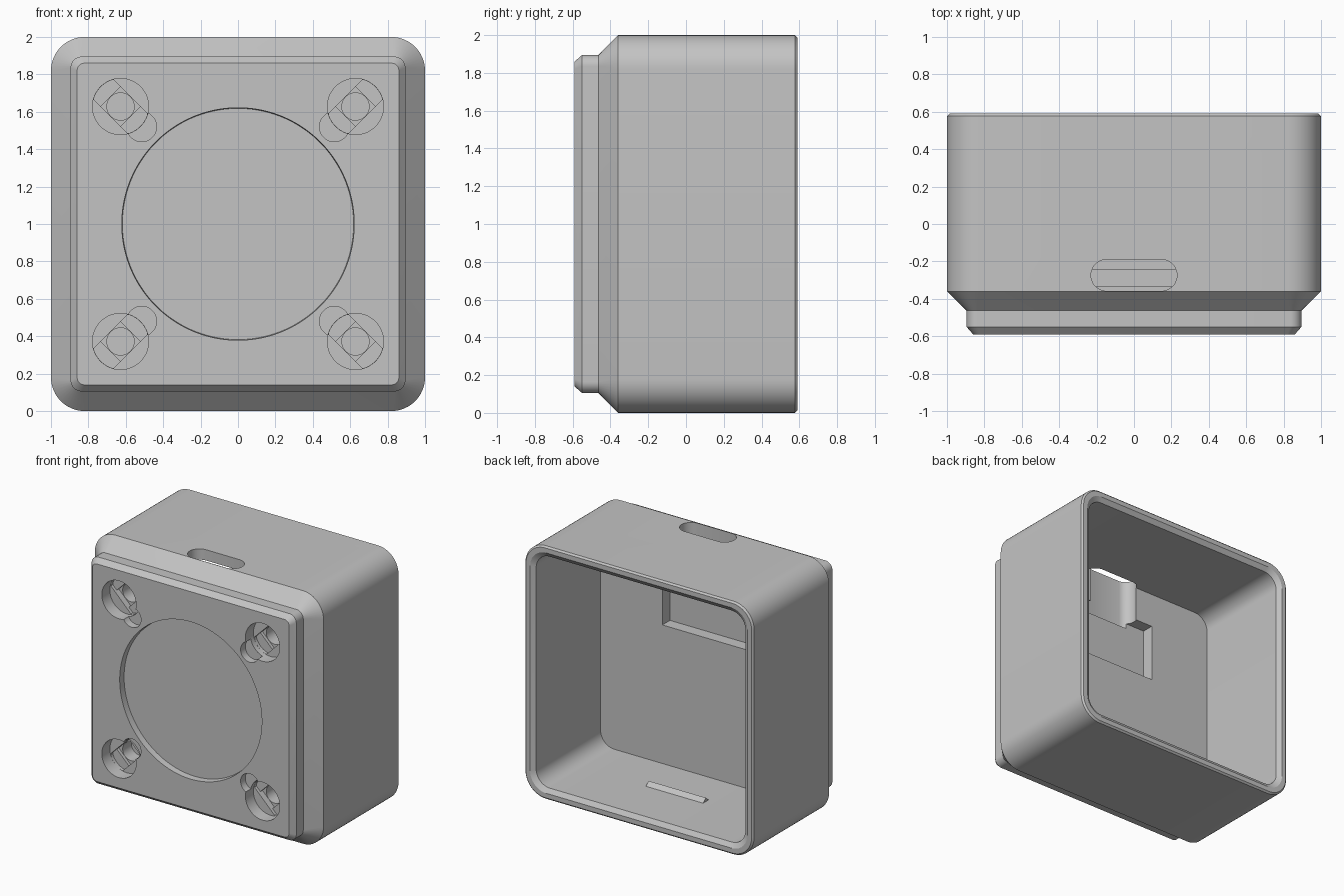
import bpy, bmesh
from math import cos, sin, pi, radians

cube = bpy.data.objects.get("Cube")
if cube:
    bpy.data.objects.remove(cube, do_unlink=True)

grey = bpy.data.materials.new("plain grey")
grey.use_nodes = True
colour = (0.55, 0.55, 0.55, 1)
grey.diffuse_color = colour
grey.node_tree.nodes["Principled BSDF"].inputs["Base Color"].default_value = colour


def loft(name, rings):
    """Closed solid through a list of rings with equal point counts."""
    bm = bmesh.new()
    loops = [[bm.verts.new(p) for p in ring] for ring in rings]
    n = len(loops[0])
    for a, b in zip(loops, loops[1:]):
        for i in range(n):
            j = (i + 1) % n
            bm.faces.new((a[i], a[j], b[j], b[i]))
    bm.faces.new(loops[0][::-1])
    bm.faces.new(loops[-1])
    bmesh.ops.recalc_face_normals(bm, faces=bm.faces)
    mesh = bpy.data.meshes.new(name)
    bm.to_mesh(mesh)
    bm.free()
    ob = bpy.data.objects.new(name, mesh)
    bpy.context.collection.objects.link(ob)
    mesh.materials.append(grey)
    return ob


def rounded_square(y, half, r, seg=12):
    pts = []
    for k, (sx, sz) in enumerate(((1, 1), (-1, 1), (-1, -1), (1, -1))):
        for i in range(seg + 1):
            a = pi / 2 * (k + i / seg)
            pts.append((sx * (half - r) + r * cos(a), y, 1 + sz * (half - r) + r * sin(a)))
    return pts


def circle(r, n=48, clip=9, turn=0):
    """Circle outline, optionally flattened to a band and turned."""
    pts = []
    for i in range(n):
        a = 2 * pi * (i + 0.5) / n
        u, v = r * cos(a), max(-clip, min(clip, r * sin(a)))
        pts.append((u * cos(turn) - v * sin(turn), u * sin(turn) + v * cos(turn)))
    return pts


def cut(target, cutter):
    cutter.hide_render = True
    mod = target.modifiers.new("cut", 'BOOLEAN')
    mod.operation = 'DIFFERENCE'
    mod.solver = 'EXACT'
    mod.object = cutter
    bpy.context.view_layer.objects.active = target
    bpy.ops.object.modifier_apply(modifier=mod.name)
    bpy.data.objects.remove(cutter, do_unlink=True)


def bore(target, x, z, depth, outline, taper=1):
    """Cut an outline into the front face to the given depth."""
    ends = ((FRONT - 0.05, 1), (FRONT + depth, taper))
    cut(target, loft("cutter", [[(x + u * s, y, z + v * s) for u, v in outline] for y, s in ends]))


FRONT, BACK, FLOOR = -0.59, 0.59, -0.24

# Housing: raised front plate, flared shoulder, rim and open cavity
profile = [(FRONT, 0.86, 0.04), (-0.55, 0.895, 0.06), (-0.463, 0.895, 0.06),
           (-0.36, 1.0, 0.18), (0.577, 1.0, 0.18), (BACK, 0.987, 0.167),
           (BACK, 0.95, 0.14), (0.565, 0.915, 0.12), (FLOOR, 0.915, 0.12)]
housing = loft("housing", [rounded_square(*p) for p in profile])

# Shallow round recess in the front
bore(housing, 0, 1, 0.05, circle(0.625, 128), 0.989 * 0.64 / 0.64)

# Stepped screw holes with a side lobe in each corner
for sx in (-1, 1):
    for sz in (-1, 1):
        x, z, turn = sx * 0.628, 1 + sz * 0.628, sx * sz * pi / 4
        bore(housing, sx * 0.515, 1 + sz * 0.52, 0.06, circle(0.08, 32))
        bore(housing, x, z, 0.1, circle(0.15))
        bore(housing, x, z, 0.125, circle(0.149, clip=0.075, turn=turn))
        bore(housing, x, z, 0.15, circle(0.106, 4, turn=turn))
        bore(housing, x, z, 0.26, circle(0.073, 32))

# Rectangular pocket in the cavity floor
pocket = [(-0.375, 1.18), (0.375, 1.18), (0.375, 1.64), (-0.375, 1.64)]
cut(housing, loft("cutter", [[(x, y, z) for x, z in pocket] for y in (-0.335, -0.15)]))

# Rounded cable slot from the top down into the pocket
slot = [(u + (0.146 if u > 0 else -0.146), v - 0.274) for u, v in circle(0.084, 32)]
cut(housing, loft("cutter", [[(x, y, z) for x, y in slot] for z in (1.6, 2.1)]))

# Wedge-shaped snap ridge on the cavity's lower wall
ridge = [(0.07, 0.08), (0.11, 0.115), (0.15, 0.08)]
snap_ridge = loft("snap_ridge", [[(x, y, z) for y, z in ridge] for x in (-0.25, 0.25)])

# Smooth curved walls, sharp edges kept
bpy.ops.object.select_all(action='DESELECT')
housing.select_set(True)
bpy.context.view_layer.objects.active = housing
bpy.ops.object.shade_smooth_by_angle(angle=radians(25))
